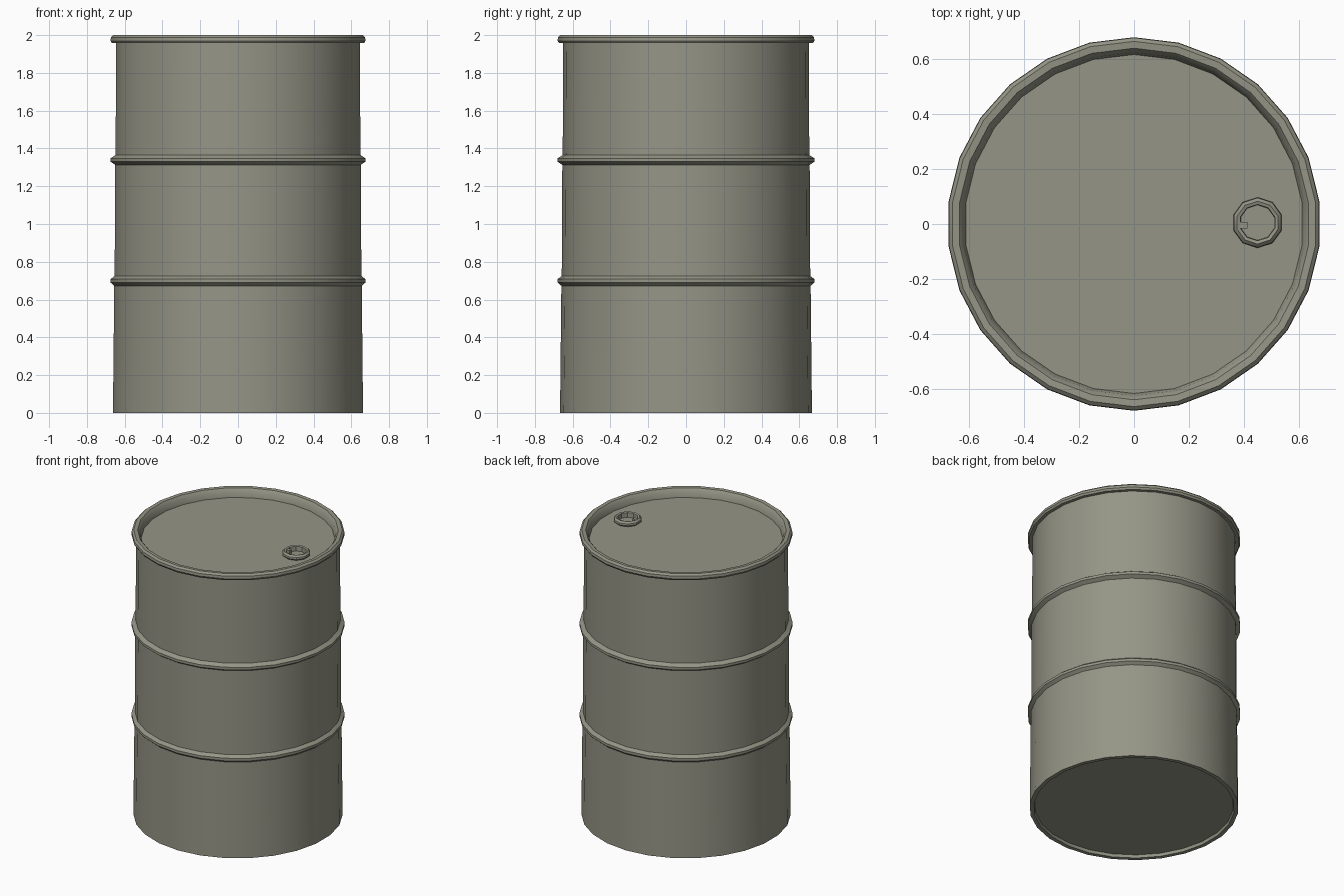
import bpy, bmesh, math

if "Cube" in bpy.data.objects:
    bpy.data.objects.remove(bpy.data.objects["Cube"])

paint = bpy.data.materials.new("drab_grey_paint")
paint.diffuse_color = (0.30, 0.30, 0.24, 1)
paint.use_nodes = True
paint.node_tree.nodes["Principled BSDF"].inputs["Base Color"].default_value = paint.diffuse_color


def lathe(name, profile, sides, centre=(0, 0), phase=0.0, closed=False, angle=30):
    """Turn an (r, z) profile, listed bottom to top on the outside, about z."""
    bm = bmesh.new()
    rings = []
    for r, z in profile:
        if r == 0:
            rings.append([bm.verts.new((centre[0], centre[1], z))] * sides)
            continue
        rings.append([bm.verts.new((centre[0] + r * math.cos(phase + 2 * math.pi * i / sides),
                                    centre[1] + r * math.sin(phase + 2 * math.pi * i / sides), z))
                      for i in range(sides)])
    pairs = list(zip(rings, rings[1:]))
    if closed:
        pairs.append((rings[-1], rings[0]))
    for a, b in pairs:
        for i in range(sides):
            j = (i + 1) % sides
            corners = list(dict.fromkeys((a[i], a[j], b[j], b[i])))
            bm.faces.new(corners)
    bmesh.ops.recalc_face_normals(bm, faces=bm.faces)
    mesh = bpy.data.meshes.new(name)
    bm.to_mesh(mesh)
    bm.free()
    mesh.materials.append(paint)
    obj = bpy.data.objects.new(name, mesh)
    bpy.context.collection.objects.link(obj)
    bpy.ops.object.select_all(action='DESELECT')
    obj.select_set(True)
    bpy.context.view_layer.objects.active = obj
    bpy.ops.object.shade_smooth_by_angle(angle=math.radians(angle))
    return obj


SIDES = 26
PHASE = math.pi / 2

# Drum shell: recessed base, two rolling hoops, rolled rim, sunken lid
shell = [(0, 0.02), (0.635, 0.02), (0.64, 0.0), (0.667, 0.0)]
for z, r in ((0.70, 0.66), (1.34, 0.655)):
    shell += [(r, z - 0.027), (0.68, z - 0.01), (0.68, z + 0.008), (r - 0.002, z + 0.025)]
shell += [(0.65, 1.957), (0.672, 1.957), (0.68, 1.97), (0.678, 1.988), (0.665, 2.0),
          (0.64, 1.998), (0.625, 1.98), (0.617, 1.94), (0, 1.94)]
lathe("drum_shell", shell, SIDES, phase=PHASE)

# Filler collar on the lid
BUNG = (0.45, 0.005)
lathe("filler_collar", [(0.075, 1.935), (0.092, 1.952), (0.09, 1.964), (0.078, 1.976),
                        (0.066, 1.972), (0.064, 1.935)],
      10, BUNG, math.pi / 10, closed=True)

# Small tab inside the collar
bpy.ops.mesh.primitive_cube_add(size=1, location=(0.398, -0.005, 1.955))
tab = bpy.context.object
tab.name = "filler_tab"
tab.scale = (0.03, 0.024, 0.03)
tab.data.materials.append(paint)
